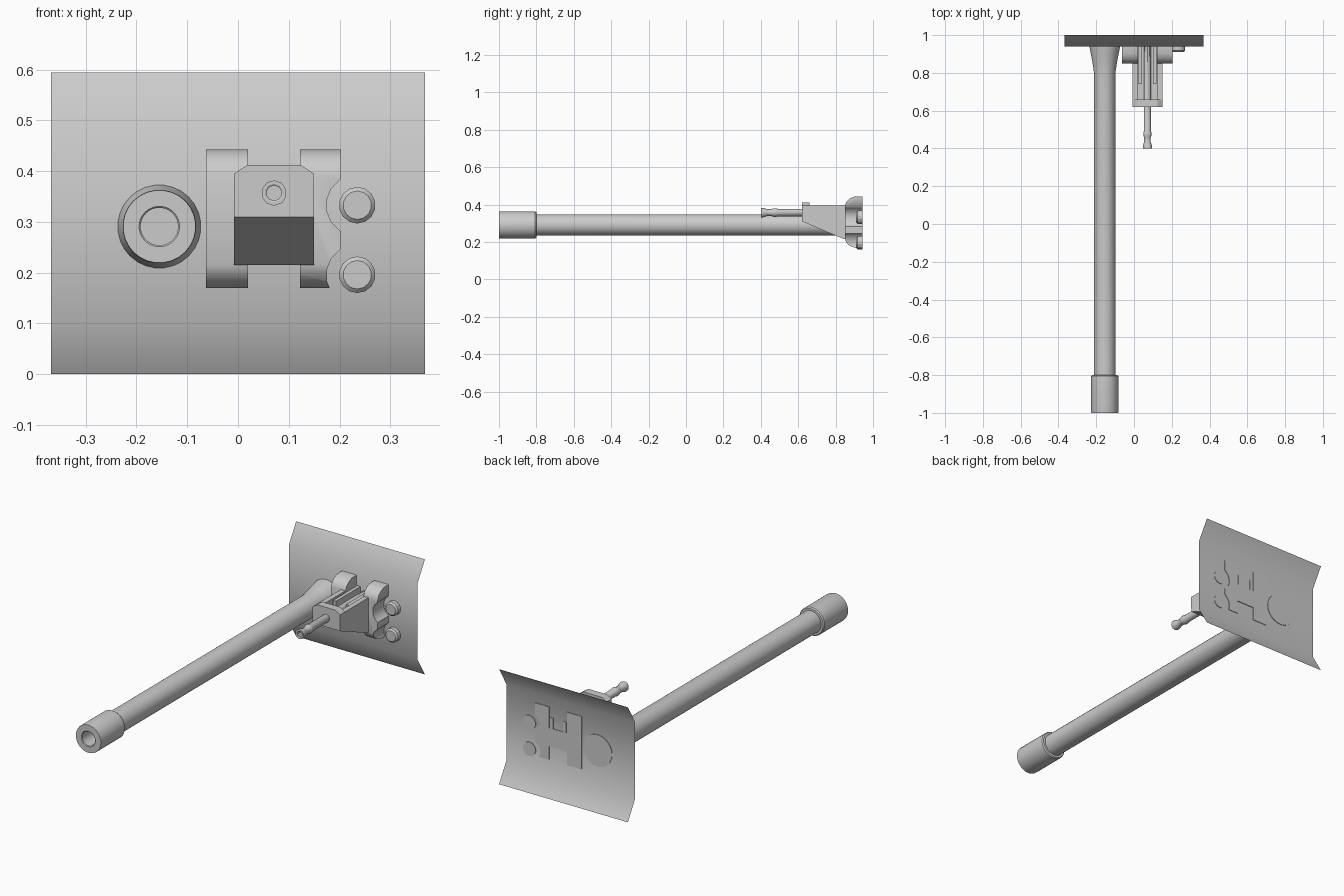
import bpy, bmesh, math
from mathutils import Vector

if "Cube" in bpy.data.objects:
    bpy.data.objects.remove(bpy.data.objects["Cube"])

steel = bpy.data.materials.new("grey_metal")
steel.diffuse_color = (0.6, 0.6, 0.6, 1)
steel.use_nodes = True
steel.node_tree.nodes["Principled BSDF"].inputs["Base Color"].default_value = steel.diffuse_color


def finish(name, bm, smooth=0):
    bmesh.ops.recalc_face_normals(bm, faces=bm.faces)
    me = bpy.data.meshes.new(name)
    bm.to_mesh(me)
    bm.free()
    me.materials.append(steel)
    ob = bpy.data.objects.new(name, me)
    bpy.context.collection.objects.link(ob)
    if smooth:
        bpy.ops.object.select_all(action='DESELECT')
        ob.select_set(True)
        bpy.context.view_layer.objects.active = ob
        bpy.ops.object.shade_smooth_by_angle(angle=math.radians(smooth))
    return ob


def prism(name, points, axis, lo, hi, smooth=0):
    """Extrude a (y, z) outline along x, or an (x, z) outline along y."""
    bm = bmesh.new()
    place = (lambda a, b: (lo, a, b)) if axis == 'x' else (lambda a, b: (a, lo, b))
    face = bm.faces.new([bm.verts.new(place(a, b)) for a, b in points])
    out = bmesh.ops.extrude_face_region(bm, geom=[face])
    step = Vector((hi - lo, 0, 0) if axis == 'x' else (0, hi - lo, 0))
    bmesh.ops.translate(bm, vec=step, verts=[v for v in out['geom'] if isinstance(v, bmesh.types.BMVert)])
    return finish(name, bm, smooth)


def box(name, x0, x1, y0, y1, z0, z1):
    return prism(name, [(x0, z0), (x1, z0), (x1, z1), (x0, z1)], 'y', y0, y1)


def lathe(name, x, z, profile, sides, smooth=35):
    """Spin (radius, y) points round an axis parallel to y; radius 0 closes an end."""
    bm = bmesh.new()
    rings = []
    for r, y in profile:
        n = sides if r else 1
        rings.append([bm.verts.new((x + r * math.cos(2 * math.pi * (i + .5) / sides), y,
                                    z + r * math.sin(2 * math.pi * (i + .5) / sides))) for i in range(n)])
    for a, b in zip(rings, rings[1:]):
        for i in range(sides):
            j = (i + 1) % sides
            quad = [a[i % len(a)], a[j % len(a)], b[j % len(b)], b[i % len(b)]]
            bm.faces.new(list(dict.fromkeys(quad)))
    return finish(name, bm, smooth)


def cut(ob, cutter):
    mod = ob.modifiers.new("cut", 'BOOLEAN')
    mod.operation, mod.solver, mod.object = 'DIFFERENCE', 'EXACT', cutter
    bpy.context.view_layer.objects.active = ob
    bpy.ops.object.modifier_apply(modifier=mod.name)
    bpy.data.objects.remove(cutter)


BACK = 0.943   # parts stand very slightly proud of the sheet's back

# Thin sheet with the top and bottom bent backwards
bm = bmesh.new()
rows = [[bm.verts.new((x, y, z)) for x in (-.368, .368)]
        for y, z in ((1, 0), (.94, .1), (.94, .494), (1, .594))]
for a, b in zip(rows, rows[1:]):
    bm.faces.new((a[0], a[1], b[1], b[0]))
sheet = finish("back_sheet", bm)
for p in sheet.data.polygons:
    p.use_smooth = True
if sheet.data.polygons[1].normal.y > 0:
    sheet.data.flip_normals()

# Long tube with a sleeve, a blind bore and a flared root
lathe("long_tube", -.155, .291,
      [(0, -.9), (.037, -.9), (.037, -.997), (.040, -1), (.0715, -1), (.0725, -.995), (.0725, -.806),
       (.068, -.8), (.057, -.8), (.057, .8), (.066, .86), (.079, .925), (.082, .94), (.082, BACK), (0, BACK)], 28)

# Two rounded clamp columns, the right one scalloped round the bolts
side = [(BACK, .17), (.90, .17), (.875, .18), (.857, .198), (.85, .217),
        (.85, .395), (.857, .415), (.875, .432), (.90, .443), (BACK, .443)]
prism("left_column", side, 'x', -.063, .02, 30)
right = prism("right_column", side, 'x', .122, .203, 30)
for z in (.333, .195):
    cut(right, lathe("scallop", .235, z, [(0, .8), (.061, .8), (.061, 1), (0, 1)], 16))
cut(right, box("lower_trim", .182, .3, .8, 1, .1, .2))

# Wedge-shaped carrier with an open channel on top
carrier = prism("carrier", [(.62, .31), (.845, .215), (.85, .215), (BACK, .24),
                            (BACK, .395), (.62, .395)], 'x', -.008, .15)
cut(carrier, box("channel", .018, .124, .66, 1, .335, .5))
prism("carrier_lip", [(-.008, .33), (-.008, .395), (.018, .412), (.124, .412), (.15, .395), (.15, .33)],
      'y', .619, .66)
for x in (.024, .1):
    box("channel_rail", x, x + .018, .74, BACK, .33, .39)

# Short rod with a waisted, hollow tip
lathe("short_rod", .071, .357,
      [(0, .44), (.015, .44), (.015, .402), (.018, .4), (.025, .4), (.025, .415), (.018, .435), (.018, .455),
       (.023, .47), (.023, .482), (.02, .49), (.02, .94), (0, .94)], 10)

# Bolts with bevelled heads
for z in (.333, .196):
    lathe("bolt", .235, z, [(0, .91), (.028, .91), (.036, .918), (.036, BACK), (0, BACK)], 14, 25)
